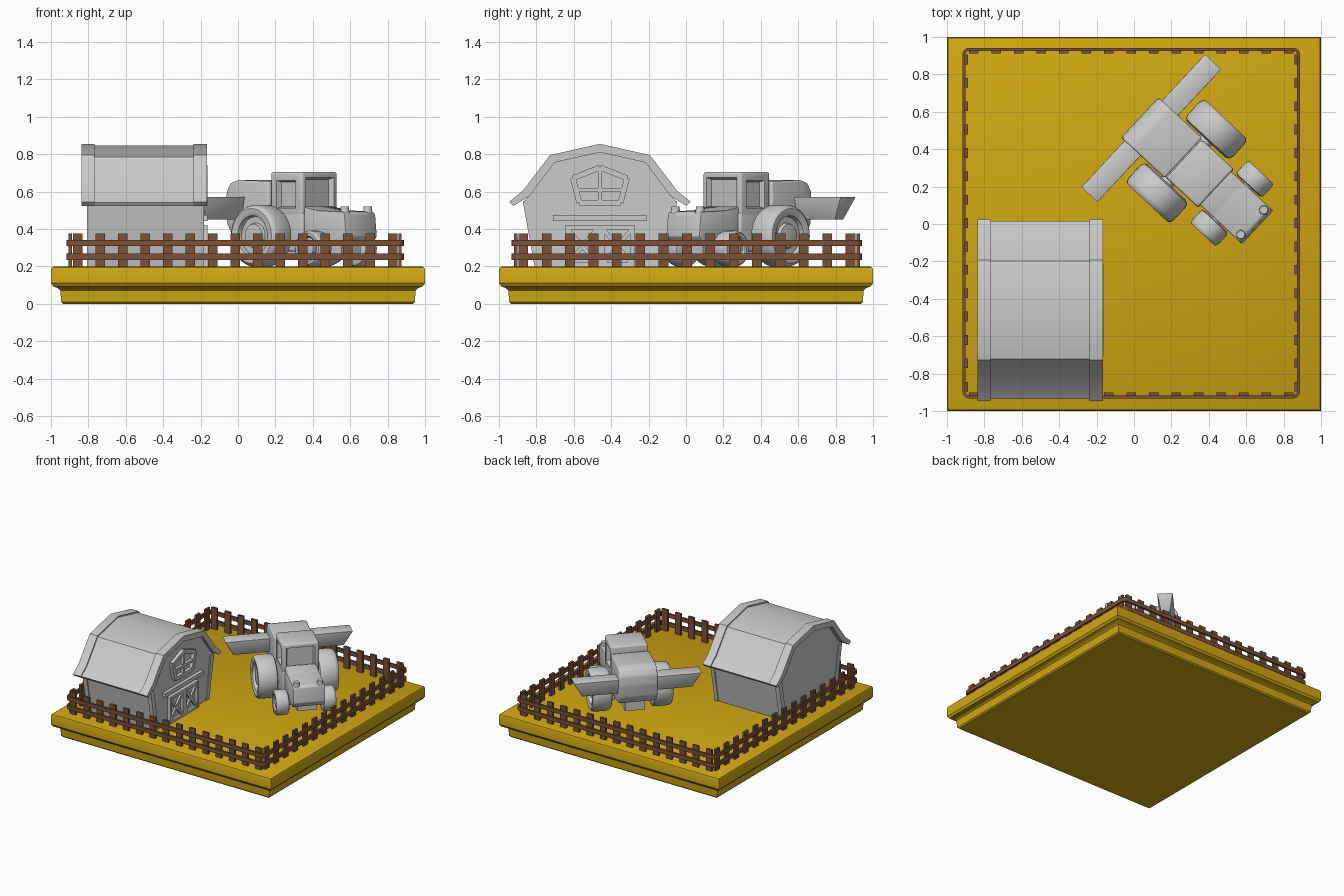
import bpy, bmesh, math
from mathutils import Matrix, Vector

if "Cube" in bpy.data.objects:
    bpy.data.objects.remove(bpy.data.objects["Cube"])


def mat(name, col):
    m = bpy.data.materials.new(name)
    m.diffuse_color = (*col, 1)
    m.use_nodes = True
    m.node_tree.nodes["Principled BSDF"].inputs["Base Color"].default_value = m.diffuse_color
    return m


YELLOW = mat("yellow", (0.63, 0.39, 0.006))
BROWN = mat("brown", (0.2, 0.085, 0.04))
GREY = mat("grey", (0.6, 0.6, 0.6))


def finish(name, bm, material, M=None):
    bmesh.ops.recalc_face_normals(bm, faces=bm.faces)
    me = bpy.data.meshes.new(name)
    bm.to_mesh(me)
    bm.free()
    me.materials.append(material)
    ob = bpy.data.objects.new(name, me)
    bpy.context.collection.objects.link(ob)
    if M:
        ob.matrix_world = M
    bpy.ops.object.select_all(action='DESELECT')
    ob.select_set(True)
    bpy.context.view_layer.objects.active = ob
    bpy.ops.object.shade_smooth_by_angle(angle=math.radians(35))
    return ob


def loft(bm, loops, cap=True, closed=False):
    rows = [[bm.verts.new(p) for p in lp] for lp in loops]
    n = len(rows[0])
    pairs = list(zip(rows, rows[1:])) + ([(rows[-1], rows[0])] if closed else [])
    for a, b in pairs:
        for i in range(n):
            bm.faces.new((a[i], a[(i + 1) % n], b[(i + 1) % n], b[i]))
    if cap and not closed:
        bm.faces.new(rows[0])
        bm.faces.new(rows[-1])


def prism(bm, pts, a, b, axis='x'):
    f = (lambda t, p: (t, p[0], p[1])) if axis == 'x' else (lambda t, p: (p[0], t, p[1]))
    loft(bm, [[f(t, p) for p in pts] for t in (a, b)])


def box(bm, x0, x1, y0, y1, z0, z1):
    prism(bm, [(y0, z0), (y1, z0), (y1, z1), (y0, z1)], x0, x1)


def round_edges(bm, w, seg=3):
    bmesh.ops.recalc_face_normals(bm, faces=bm.faces)
    bmesh.ops.bevel(bm, geom=bm.edges[:], offset=w, segments=seg, profile=0.5, affect='EDGES')
    bm.normal_update()


def bar(bm, p, q, w, x0, x1):
    p, q = Vector(p), Vector(q)
    d = (q - p).normalized()
    n = Vector((-d.y, d.x)) * w / 2
    prism(bm, [p + n, q + n, q - n, p - n], x0, x1)


# ---- Base plinth
bm = bmesh.new()
prof = [(.935, 0), (.945, .01), (.95, .07), (.965, .085), (.988, .093),
        (1, .11), (1, .182), (.995, .194), (.983, .2)]
loft(bm, [[(-h, -h, z), (h, -h, z), (h, h, z), (-h, h, z)] for h, z in prof])
finish("base", bm, YELLOW)

# ---- Fence
CX, CY, HX, HY = -.015, .005, .902, .937


def ring(hx, hy, r, z):
    pts = []
    for k, (sx, sy) in enumerate([(1, 1), (-1, 1), (-1, -1), (1, -1)]):
        for j in range(6):
            a = math.pi / 2 * (k + j / 5)
            pts.append((CX + sx * (hx - r) + r * math.cos(a), CY + sy * (hy - r) + r * math.sin(a), z))
    return pts


bm = bmesh.new()
for z0, z1 in ((.235, .268), (.308, .34)):
    a, b = (HX, HY, .035), (HX - .016, HY - .016, .019)
    loft(bm, [ring(*a, z0), ring(*a, z1), ring(*b, z1), ring(*b, z0)], closed=True)
finish("fence_rails", bm, BROWN)

bm = bmesh.new()
N = 15
for i in range(N):
    t = (i + .5) / N * 2 - 1
    for s in (-1, 1):
        x, y = CX + t * HX, CY + s * (HY - .021)
        box(bm, x - .026, x + .026, y - .009, y + .009, .2, .375)
        x, y = CX + s * (HX - .021), CY + t * HY
        box(bm, x - .009, x + .009, y - .026, y + .026, .2, .375)
finish("fence_pickets", bm, BROWN)

# ---- Barn, gables facing +x and -x
BY = -.46
WALL = [(0, .81), (.25, .765), (.37, .59), (.405, .55), (.34, .19)]

bm = bmesh.new()
prism(bm, [(BY + y, z) for y, z in WALL] + [(BY - y, z) for y, z in WALL[:0:-1]], -.80, -.19)
finish("barn_walls", bm, GREY)
bm = bmesh.new()
for x0, x1 in ((-.808, -.77), (-.215, -.183)):
    for s in (-1, 1):
        prism(bm, [(BY + s * y, z) for y, z in ((.31, .19), (.348, .19), (.413, .55), (.37, .55))], x0, x1)
finish("barn_corner_boards", bm, GREY)


def roof(d):
    outer = [(0, .855 - d), (.267 - d / 2, .795 - d), (.412 - d, .605 - d / 2), (.485 - d, .545 - d / 3)]
    inner = [(0, .81), (.243, .755), (.375, .578), (.462, .523)]
    pts = [(BY - y, z) for y, z in reversed(outer)] + [(BY + y, z) for y, z in outer[1:]]
    return pts + [(BY + y, z) for y, z in reversed(inner)] + [(BY - y, z) for y, z in inner[1:]]


bm = bmesh.new()
prism(bm, roof(.01), -.775, -.23)
finish("barn_roof", bm, GREY)
bm = bmesh.new()
for x0, x1 in ((-.838, -.768), (-.237, -.167)):
    prism(bm, roof(0), x0, x1)
finish("barn_roof_rims", bm, GREY)

# Loft window with pointed frame and muntins
bm = bmesh.new()
pts = [(BY, .728), (BY + .145, .672), (BY + .11, .54), (BY - .11, .54), (BY - .145, .672)]
for p, q in zip(pts, pts[1:] + pts[:1]):
    bar(bm, p, q, .03, -.2, -.163)
bar(bm, (BY, .54), (BY, .728), .022, -.2, -.166)
bar(bm, (BY - .12, .61), (BY + .12, .61), .02, -.2, -.1665)
finish("barn_window", bm, GREY)

bm = bmesh.new()
box(bm, -.2, -.163, BY - .25, BY + .25, .443, .475)
finish("barn_door_beam", bm, GREY)

# Double doors with crossed braces
for s, nm in ((-1, "left"), (1, "right")):
    bm = bmesh.new()
    a, b = sorted((BY + s * .012, BY + s * .175))
    box(bm, -.2, -.182, a, b, .19, .42)
    for y in (a, b):
        bar(bm, (y, .19), (y, .42), .024, -.2, -.162)
    for z in (.21, .408):
        bar(bm, (a, z), (b, z), .024, -.2, -.163)
    bar(bm, (a, .21), (b, .405), .022, -.2, -.167)
    bar(bm, (b, .21), (a, .405), .022, -.2, -.168)
    finish("barn_door_" + nm, bm, GREY)

# ---- Tractor, local x = forward, y = left
T = Matrix.Translation((.0925, .5125, 0)) @ Matrix.Rotation(math.radians(-43), 4, 'Z')

# Rear tank with rounded back
bm = bmesh.new()
prism(bm, [(.235, .655), (0, .662), (-.05, .645), (-.078, .6), (-.085, .53),
           (-.075, .43), (-.04, .37), (.235, .34)], -.147, .147, 'y')
round_edges(bm, .012)
finish("tractor_tank", bm, GREY, T)

# Side arms, narrower and shorter underneath
for s, nm in ((-1, "right"), (1, "left")):
    bm = bmesh.new()
    loft(bm, [[(u, s * v, z) for u, v in ((-w, .1), (w, .1), (w, e), (-w, e))]
              for w, e, z in ((.034, .42, .45), (.06, .487, .572))])
    round_edges(bm, .006, 2)
    finish("tractor_arm_" + nm, bm, GREY, T)

# Cab: upper part with recessed windows, lower part solid
bm = bmesh.new()
box(bm, .24, .472, -.14, .14, .465, .705)
round_edges(bm, .014)
for d, t in (((0, 1, 0), .045), ((0, -1, 0), .045), ((1, 0, 0), .024)):
    f = max((f for f in bm.faces if f.normal.dot(Vector(d)) > .99), key=lambda f: f.calc_area())
    bmesh.ops.inset_region(bm, faces=[f], thickness=t, depth=0)
    bmesh.ops.inset_region(bm, faces=[f], thickness=.012, depth=-.03)
finish("tractor_cab", bm, GREY, T)
bm = bmesh.new()
box(bm, .22, .474, -.14, .14, .28, .49)
round_edges(bm, .012)
finish("tractor_cab_base", bm, GREY, T)

# Hood with raised front corners
bm = bmesh.new()
prism(bm, [(.45, .522), (.56, .5), (.75, .492), (.765, .48), (.778, .36), (.74, .315), (.45, .3)], -.122, .122, 'y')
round_edges(bm, .006, 2)
finish("tractor_hood", bm, GREY, T)
bm = bmesh.new()
for s in (-1, 1):
    bmesh.ops.create_cone(bm, cap_ends=True, segments=20, radius1=.028, radius2=.022, depth=.07,
                          matrix=Matrix.Translation((.738, s * .09, .485)))
finish("tractor_hood_lamps", bm, GREY, T)

# Chassis and axles
bm = bmesh.new()
box(bm, .05, .7, -.075, .075, .26, .4)
for u, z, r, h in ((.258, .363, .04, .4), (.59, .297, .03, .3)):
    bmesh.ops.create_cone(bm, cap_ends=True, segments=20, radius1=r, radius2=r, depth=h,
                          matrix=Matrix.Translation((u, 0, z)) @ Matrix.Rotation(math.pi / 2, 4, 'X'))
finish("tractor_chassis", bm, GREY, T)


# Wheels turned from one tyre profile (radius share, width share)
TYRE = [(.3, 0), (.82, 0), (.95, .06), (1, .2), (1, .8), (.96, .93), (.88, 1), (.72, 1),
        (.65, .95), (.62, .78), (.42, .78), (.38, .9), (.2, .93)]


def wheel(name, u, z, r, v0, v1):
    bm = bmesh.new()
    loft(bm, [[(u + r * k * math.cos(a), v0 + (v1 - v0) * w, z + r * k * math.sin(a))
               for a in (2 * math.pi * i / 36 for i in range(36))] for k, w in TYRE])
    finish(name, bm, GREY, T)


for s, nm in ((-1, "right"), (1, "left")):
    wheel("rear_wheel_" + nm, .258, .363, .166, s * .155, s * .307)
    wheel("front_wheel_" + nm, .59, .295, .096, s * .128, s * .228)
